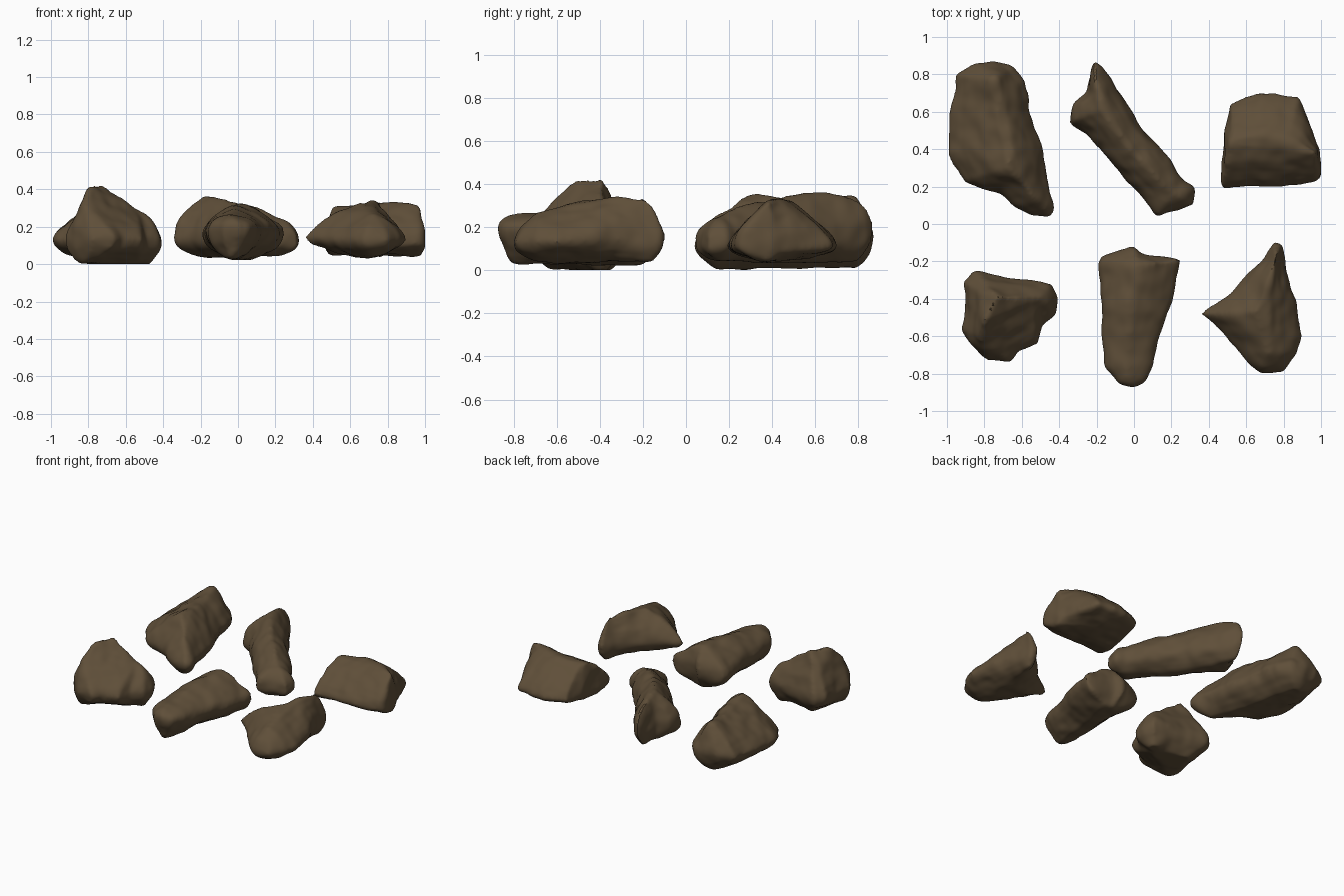
import bpy
import bmesh
from mathutils import Vector, noise

cube = bpy.data.objects.get("Cube")
if cube:
    bpy.data.objects.remove(cube, do_unlink=True)

# One earthy colour for every rock
stone = bpy.data.materials.new("brown_stone")
stone.use_nodes = True
colour = (0.115, 0.078, 0.041, 1)
stone.diffuse_color = colour
shader = stone.node_tree.nodes["Principled BSDF"]
shader.inputs["Base Color"].default_value = colour
shader.inputs["Roughness"].default_value = 0.9


def nearest_on_crest(point, crest):
    """Closest point, seen from above, on the crest line."""
    best = None
    for a, b in zip(crest, crest[1:]):
        run = (b - a).xy
        t = max(0, min(1, (point - a).xy.dot(run) / run.length_squared))
        spot = a.lerp(b, t)
        gap = (spot - point).xy.length
        if best is None or gap < best[0]:
            best = (gap, spot)
    return best[1]


def rock(name, outline, crest, front_belt, back_belt, floor, bulge, seed):
    """Loft rings from the outline up to the crest and down to the floor (units: hundredths)."""
    front = min(y for x, y in outline)
    depth = max(y for x, y in outline) - front
    rim = []
    for x, y in outline:
        belt = front_belt + (back_belt - front_belt) * (y - front) / depth
        rim.append(Vector((x, y, belt)) / 100)
    crest = [Vector(p) / 100 for p in crest]
    bm = bmesh.new()

    def ring(inset, height, upper):
        verts = []
        for p in rim:
            spot = nearest_on_crest(p, crest)
            q = p.lerp(spot, inset)
            q.z = p.z + ((spot.z if upper else floor / 100) - p.z) * height
            verts.append(bm.verts.new(q))
        return verts

    rings = [ring(t, min(1, t ** 0.5 * 1.1), False) for t in (0.8, 0.5, 0.2, 0.06)]
    rings += [ring(t, t ** bulge, True) for t in (0, 0.05, 0.15, 0.3, 0.6, 0.92)]
    for lower, upper in zip(rings, rings[1:]):
        for i in range(len(rim)):
            j = (i + 1) % len(rim)
            bm.faces.new((lower[i], lower[j], upper[j], upper[i]))
    bm.faces.new(rings[0])
    bm.faces.new(rings[-1])
    bmesh.ops.triangulate(bm, faces=bm.faces[:])
    bmesh.ops.recalc_face_normals(bm, faces=bm.faces[:])
    mesh = bpy.data.meshes.new(name)
    bm.to_mesh(mesh)
    bm.free()
    obj = bpy.data.objects.new(name, mesh)
    bpy.context.collection.objects.link(obj)

    # Even out the surface and soften the ridges
    remesh = obj.modifiers.new("even", 'REMESH')
    remesh.mode = 'VOXEL'
    remesh.voxel_size = 0.013
    soften = obj.modifiers.new("soften", 'SMOOTH')
    soften.factor = 0.5
    soften.iterations = 6
    graph = bpy.context.evaluated_depsgraph_get()
    worn = bpy.data.meshes.new_from_object(obj.evaluated_get(graph))
    obj.modifiers.clear()
    obj.data = worn
    bpy.data.meshes.remove(mesh)
    worn.name = name

    # Weathered lumps and hollows, swollen a little to make up for the softening
    shift = Vector((seed * 7, seed * 3, seed))
    moves = []
    for v in worn.vertices:
        p = v.co + shift
        lump = 0.004 + noise.noise(p * 6) * 0.014 + noise.noise(p * 13) * 0.007
        moves.append(v.co + v.normal * lump)
    for v, co in zip(worn.vertices, moves):
        v.co = co
        v.co.z = max(0, co.z)

    worn.materials.clear()
    worn.materials.append(stone)
    bpy.ops.object.select_all(action='DESELECT')
    obj.select_set(True)
    bpy.context.view_layer.objects.active = obj
    bpy.ops.object.shade_smooth_by_angle(angle=0.7)


# Peaked rock with a side lobe
rock("front_left_rock",
     [(-91, -31), (-85, -26), (-74, -29), (-58, -29), (-44, -32), (-41, -40), (-42, -48), (-50, -54),
      (-52, -64), (-62, -68), (-66, -74), (-78, -73), (-88, -64), (-93, -56), (-90, -45)],
     [(-83, -61, 33), (-79, -52, 43), (-72, -40, 44), (-60, -40, 34), (-50, -39, 28)],
     13, 14, 0, 0.75, 1)

# Long boulder, its front end undercut
rock("front_middle_rock",
     [(-19, -22), (-17, -18), (-1, -12), (3, -16), (25, -19), (22, -34), (17, -50), (13, -62),
      (10, -75), (5, -84), (0, -87), (-8, -85), (-15, -76), (-17, -60), (-17, -40)],
     [(-4, -80, 26), (-2, -45, 31), (3, -22, 32)], 20, 15, 3, 0.45, 2)

# Three-cornered rock with a tall back corner
rock("front_right_rock",
     [(36, -48), (50, -38), (60, -28), (70, -18), (75, -10), (79, -11), (81, -24), (86, -40),
      (90, -60), (87, -70), (80, -78), (68, -79), (58, -71), (50, -60)],
     [(72, -68, 27), (68, -47, 34), (76, -18, 35)], 13, 15, 4, 0.65, 3)

# Long humped rock with a knob at the back
rock("back_left_rock",
     [(-95, 80), (-85, 86), (-75, 87), (-65, 84), (-58, 76), (-56, 62), (-50, 42), (-47, 28),
      (-43, 8), (-45, 4), (-55, 5), (-72, 16), (-90, 23), (-100, 38), (-98, 58)],
     [(-75, 77, 35), (-70, 58, 33), (-65, 31, 37), (-55, 16, 27)], 12, 15, 1, 0.75, 4)

# Slanting splinter rock with a broad back
rock("back_middle_rock",
     [(-21, 87), (-17, 84), (-9, 72), (1, 55), (19, 35), (26, 23), (32, 19), (32, 10), (12, 4), (7, 11),
      (-11, 32), (-25, 48), (-34, 54), (-32, 64), (-25, 70)],
     [(-21, 76, 34), (-16, 62, 37), (-8, 48, 35), (9, 27, 31), (21, 16, 26)], 11, 16, 4, 0.4, 5)

# Blocky rock with a crest running sideways
rock("back_right_rock",
     [(47, 19), (49, 50), (52, 64), (60, 68), (68, 70), (88, 68), (92, 60), (99, 40), (100, 25),
      (97, 22), (75, 20)],
     [(51, 44, 32), (74, 45, 34), (97, 39, 33)], 11, 11, 5, 0.65, 6)
